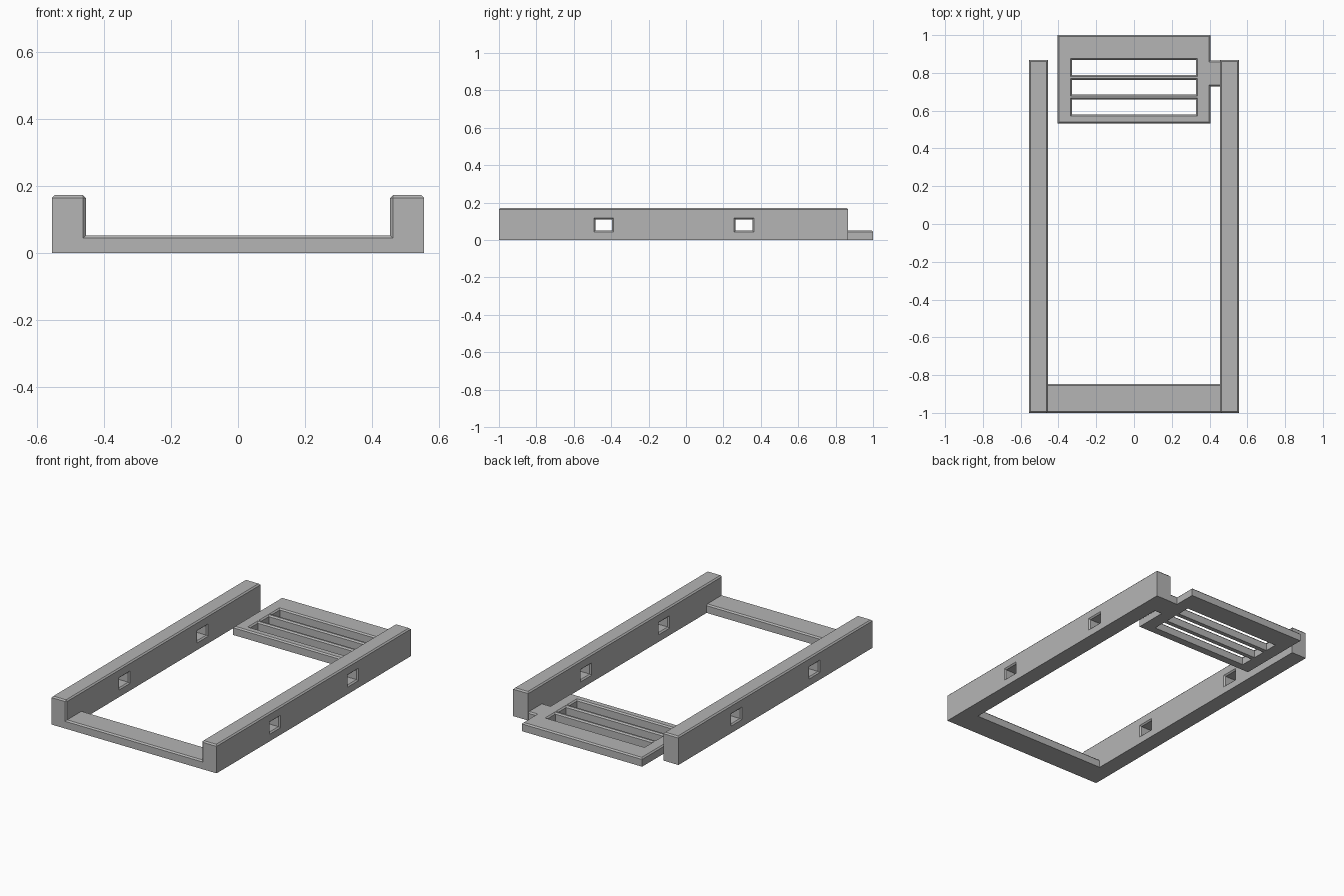
import bpy, bmesh

default = bpy.data.objects.get("Cube")
if default:
    bpy.data.objects.remove(default, do_unlink=True)

GREY = (0.46, 0.46, 0.46, 1)
grey = bpy.data.materials.new("plain grey")
grey.use_nodes = True
grey.diffuse_color = GREY
grey.node_tree.nodes["Principled BSDF"].inputs["Base Color"].default_value = GREY

CHAMFER = 0.008
W, RAIL_IN, RAIL_H, BASE_H = 0.556, 0.455, 0.172, 0.052
RAIL_BACK = 0.867


def add_object(name, bm):
    bmesh.ops.recalc_face_normals(bm, faces=bm.faces)
    mesh = bpy.data.meshes.new(name)
    bm.to_mesh(mesh)
    bm.free()
    mesh.materials.append(grey)
    obj = bpy.data.objects.new(name, mesh)
    bpy.context.collection.objects.link(obj)
    return obj


def block(name, lo, hi, rule):
    """Box between two corners, with the edges that pass the rule chamfered."""
    bm = bmesh.new()
    bmesh.ops.create_cube(bm, size=1)
    for v in bm.verts:
        v.co = [hi[i] if v.co[i] > 0 else lo[i] for i in range(3)]
    edges = [e for e in bm.edges if rule((e.verts[0].co + e.verts[1].co) / 2)]
    bmesh.ops.bevel(bm, geom=edges, offset=CHAMFER, segments=1, affect='EDGES')
    return add_object(name, bm)


def flared_cutter(axis, sections, lo, hi):
    """Rectangular hole cutter; each section is (position on axis, inset)."""
    bm = bmesh.new()
    rings = []
    for pos, inset in sections:
        a, b = [c + inset for c in lo], [c - inset for c in hi]
        ring = []
        for p in ((a[0], a[1]), (b[0], a[1]), (b[0], b[1]), (a[0], b[1])):
            co = list(p)
            co.insert(axis, pos)
            ring.append(bm.verts.new(co))
        rings.append(ring)
    for r, s in zip(rings, rings[1:]):
        for i in range(4):
            j = (i + 1) % 4
            bm.faces.new((r[i], r[j], s[j], s[i]))
    bm.faces.new(rings[0])
    bm.faces.new(rings[-1])
    return add_object("cutter", bm)


def cut(obj, cutter):
    cutter.hide_render = True
    mod = obj.modifiers.new("hole", 'BOOLEAN')
    mod.operation = 'DIFFERENCE'
    mod.solver = 'EXACT'
    mod.object = cutter
    bpy.context.view_layer.objects.active = obj
    bpy.ops.object.modifier_apply(modifier=mod.name)
    bpy.data.objects.remove(cutter, do_unlink=True)


# Side rails with two windows each
for side, name in ((1, "left_rail"), (-1, "right_rail")):
    x0, x1 = sorted((side * RAIL_IN, side * W))

    def rail_edges(m, side=side):
        inner_front = abs(m.x - side * RAIL_IN) < 0.001 and m.y < -0.99
        return m.z > RAIL_H - 0.001 or inner_front

    rail = block(name, (x0, -1, 0), (x1, RAIL_BACK, RAIL_H), rail_edges)
    sections = [(x0 - 0.1, 0), (x0, 0), (x0 + CHAMFER, CHAMFER),
                (x1 - CHAMFER, CHAMFER), (x1, 0), (x1 + 0.1, 0)]
    for y in (-0.44, 0.31):
        cut(rail, flared_cutter(0, sections, (y - 0.053, 0.043), (y + 0.053, 0.119)))

# Front cross bar, tucked into the rails
block("front_bar", (-0.47, -1, 0), (0.47, -0.848, BASE_H),
      lambda m: m.z > BASE_H - 0.001 and abs(m.x) < 0.1)

# Slotted panel at the back
panel = block("slotted_panel", (-0.405, 0.532, 0), (0.405, 1, BASE_H),
              lambda m: m.z > BASE_H - 0.001)
for k in range(3):
    y = 0.571 + 0.1055 * k
    sections = [(-0.1, CHAMFER), (BASE_H - CHAMFER, CHAMFER),
                (BASE_H, 0), (BASE_H + 0.1, 0)]
    cut(panel, flared_cutter(2, sections, (-0.335, y), (0.335, y + 0.095)))

# Tab joining the panel to the left rail
block("panel_tab", (0.392, 0.728, 0), (0.47, RAIL_BACK - 0.001, BASE_H),
      lambda m: m.z > BASE_H - 0.001 and 0.4 < m.x < 0.46)
